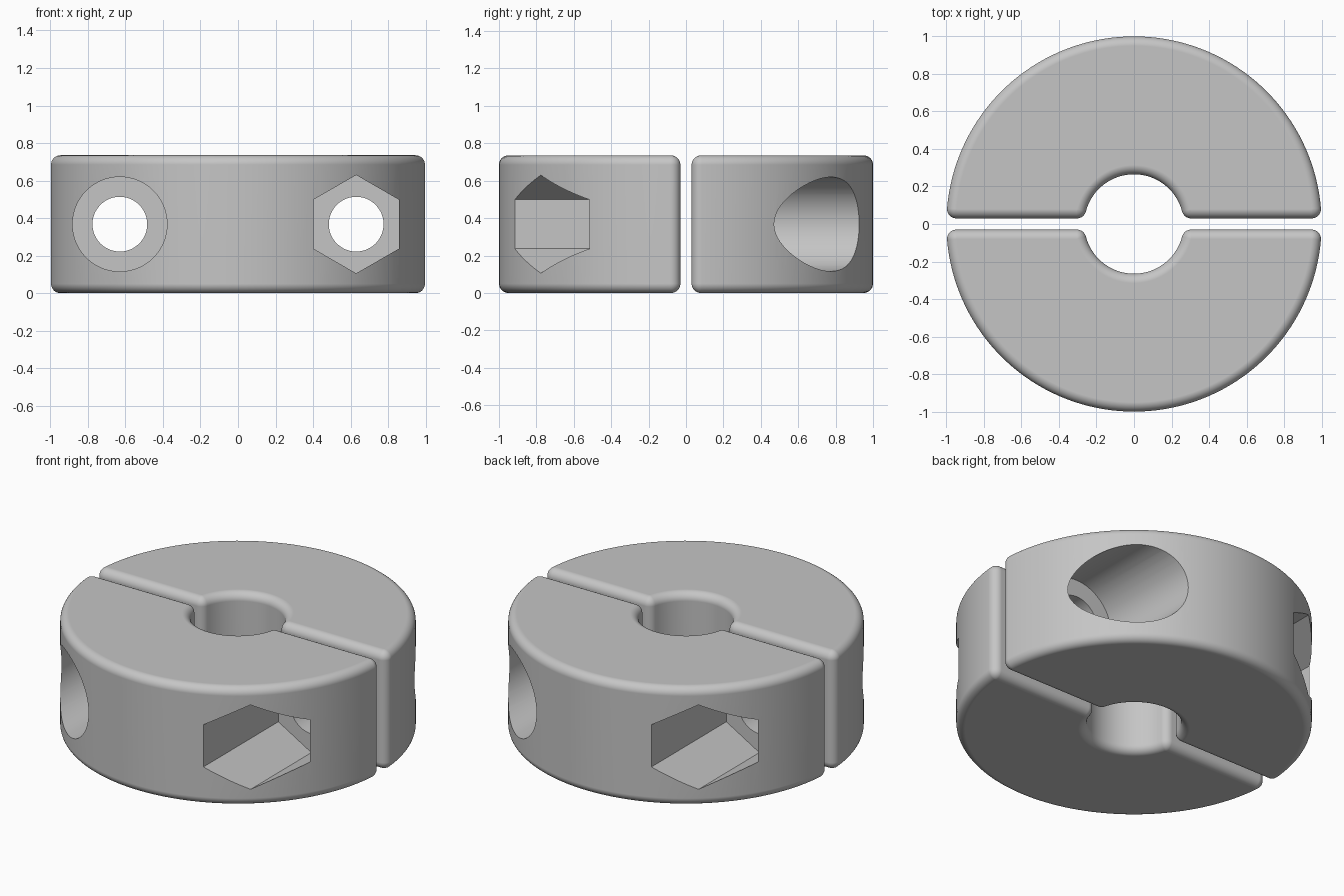
import bpy, bmesh
from math import pi, sin, cos, atan2, sqrt
from mathutils import Matrix, Vector

HEIGHT = 0.735
OUTER, BORE = 1.0, 0.265
GAP = 0.03          # half the slot between the two pieces
ROUND = 0.05        # edge rounding radius
BOLT_X, MID = 0.63, HEIGHT / 2

cube = bpy.data.objects.get("Cube")
if cube:
    bpy.data.objects.remove(cube, do_unlink=True)

steel = bpy.data.materials.new("plain_grey")
steel.use_nodes = True
GREY = (0.56, 0.56, 0.56, 1)
steel.diffuse_color = GREY
steel.node_tree.nodes["Principled BSDF"].inputs["Base Color"].default_value = GREY


def arc(cx, cy, r, a, b, n):
    angles = [a + (b - a) * i / n for i in range(n + 1)]
    return [(cx + r * cos(t), cy + r * sin(t)) for t in angles]


def outline(r):
    """Half-ring outline whose corners are rounded with radius r about fixed centres."""
    cy = GAP + ROUND
    ro, rb = OUTER - ROUND, BORE + ROUND
    xo, xb = sqrt(ro**2 - cy**2), sqrt(rb**2 - cy**2)
    ao, ab = atan2(cy, xo), atan2(cy, xb)
    pts = arc(0, 0, ro + r, ao, pi - ao, 72)[1:-1]
    pts += arc(-xo, cy, r, pi - ao, 1.5 * pi, 8)
    pts += arc(-xb, cy, r, -pi / 2, -ab, 8)
    pts += arc(0, 0, rb - r, pi - ab, ab, 36)[1:-1]
    pts += arc(xb, cy, r, pi + ab, 1.5 * pi, 8)
    pts += arc(xo, cy, r, -pi / 2, ao, 8)
    return pts


def new_object(name, bm):
    bmesh.ops.recalc_face_normals(bm, faces=bm.faces[:])
    mesh = bpy.data.meshes.new(name)
    bm.to_mesh(mesh)
    bm.free()
    mesh.materials.append(steel)
    ob = bpy.data.objects.new(name, mesh)
    bpy.context.collection.objects.link(ob)
    return ob


def half_body(name):
    """Loft the outline upward, shrinking it along a quarter circle at both rims."""
    bm = bmesh.new()
    steps = [i * pi / 16 for i in range(9)]
    levels = [(ROUND * sin(t), ROUND * (1 - cos(t))) for t in steps]
    levels += [(r, HEIGHT - z) for r, z in reversed(levels)]
    rings = [[bm.verts.new((x, y, z)) for x, y in outline(r)] for r, z in levels]
    for low, high in zip(rings, rings[1:]):
        for i in range(len(low)):
            bm.faces.new((low[i - 1], low[i], high[i], high[i - 1]))
    bm.faces.new(rings[0])
    bm.faces.new(rings[-1])
    bmesh.ops.remove_doubles(bm, verts=bm.verts[:], dist=0.0005)
    return new_object(name, bm)


def cutter(x, radius, sides, y0, y1=1.3):
    """Prism lying along y, with a corner pointing up."""
    bm = bmesh.new()
    place = Matrix.Translation((x, (y0 + y1) / 2, MID)) @ Matrix.Rotation(pi / 2, 4, "X")
    bmesh.ops.create_cone(bm, cap_ends=True, segments=sides, radius1=radius,
                          radius2=radius, depth=y1 - y0, matrix=place)
    return new_object("cutter", bm)


def cut(ob, tool):
    mod = ob.modifiers.new("cut", "BOOLEAN")
    mod.operation = "DIFFERENCE"
    mod.solver = "EXACT"
    mod.object = tool
    bpy.context.view_layer.objects.active = ob
    bpy.ops.object.modifier_apply(modifier=mod.name)
    bpy.data.objects.remove(tool, do_unlink=True)


# Each half has a nut pocket, a screw-head pocket and two bolt holes
for name, turn in (("back_half", 0), ("front_half", pi)):
    half = half_body(name)
    cut(half, cutter(-BOLT_X, 0.262, 6, 0.18))
    cut(half, cutter(BOLT_X, 0.252, 64, 0.25))
    for side in (-1, 1):
        cut(half, cutter(side * BOLT_X, 0.146, 48, -0.2))
    half.data.transform(Matrix.Rotation(turn, 4, "Z"))

    bpy.ops.object.select_all(action="DESELECT")
    half.select_set(True)
    bpy.context.view_layer.objects.active = half
    bpy.ops.object.shade_smooth_by_angle(angle=pi / 6)
    normals = half.modifiers.new("clean_shading", "WEIGHTED_NORMAL")
    normals.keep_sharp = True
